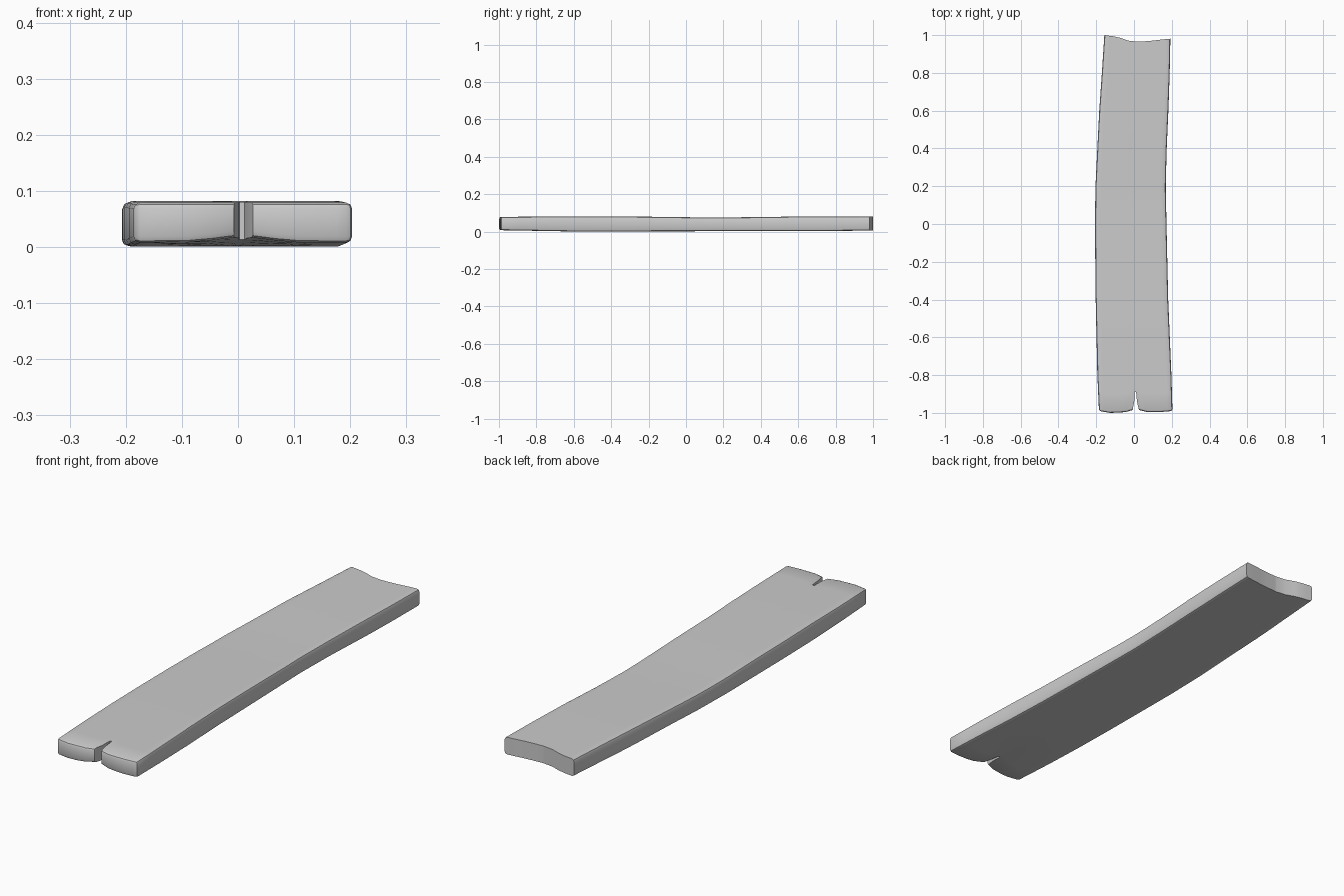
import bpy, bmesh, math

if "Cube" in bpy.data.objects:
    bpy.data.objects.remove(bpy.data.objects["Cube"])


def lerp_table(table, t):
    # piecewise linear lookup
    if t <= table[0][0]:
        return table[0][1]
    for (a, va), (b, vb) in zip(table, table[1:]):
        if t <= b:
            return va + (vb - va) * (t - a) / (b - a)
    return table[-1][1]


# Long edges: (y, x)
LEFT = [(-1, -.185), (-.8, -.194), (-.4, -.203), (0, -.207), (.2, -.204), (.6, -.184), (.8, -.17), (1, -.157)]
RIGHT = [(-1, .204), (-.8, .198), (-.4, .181), (0, .172), (.2, .168), (.4, .173), (.6, .182), (.8, .189), (1, .193)]
# End outlines: (fraction across, y); the front has a split in it
FRONT = [(0, -.99), (.15, -1), (.35, -.997), (.458, -.985), (.485, -.94), (.492, -.89),
         (.515, -.89), (.522, -.94), (.545, -.985), (.65, -.995), (.85, -.995), (1, -.99)]
BACK = [(0, 1), (.15, .993), (.25, .985), (.36, .971), (.5, .965), (.7, .969), (.9, .978), (1, .981)]
TOP = [(-1, .079), (-.6, .082), (-.2, .080), (.1, .076), (.3, .077), (.6, .081), (1, .081)]
BOTTOM = [(-1, .008), (-.6, .001), (0, .002), (.4, .004), (.7, .003), (1, .006)]

cols = [0, .08, .15, .25, .36, .458, .485, .492, .515, .522, .545, .65, .75, .85, .93, 1]
ROWS = 20


def point(s, v, top):
    y = lerp_table(FRONT, s) * (1 - v) + lerp_table(BACK, s) * v
    left, right = lerp_table(LEFT, y), lerp_table(RIGHT, y)
    if top:
        z = lerp_table(TOP, y)
    else:
        # underside lifts slightly beside the split
        lift = .011 * math.exp(-((s - .5) / .15) ** 2) * max(0, (-y - .7) / .3)
        z = lerp_table(BOTTOM, y) + lift
    return (left + (right - left) * s, y, z)


bm = bmesh.new()
n = len(cols)
top, bot = [[[bm.verts.new(point(s, j / ROWS, t)) for s in cols] for j in range(ROWS + 1)] for t in (True, False)]

# Top and bottom surfaces
for j in range(ROWS):
    for i in range(n - 1):
        bm.faces.new((top[j][i], top[j][i + 1], top[j + 1][i + 1], top[j + 1][i]))
        bm.faces.new((bot[j][i], bot[j + 1][i], bot[j + 1][i + 1], bot[j][i + 1]))


# Side walls, collecting the edges to be rounded
soft = []


def wall(a, b, c, d, rounded):
    bm.faces.new((a, b, c, d))
    if rounded:
        soft.extend((bm.edges.get((a, b)), bm.edges.get((c, d))))


for i in range(n - 1):
    in_split = .45 < cols[i] < .54
    wall(bot[0][i], bot[0][i + 1], top[0][i + 1], top[0][i], not in_split)
    wall(bot[-1][i + 1], bot[-1][i], top[-1][i], top[-1][i + 1], False)
for j in range(ROWS):
    wall(bot[j + 1][0], bot[j][0], top[j][0], top[j + 1][0], True)
    wall(bot[j][-1], bot[j + 1][-1], top[j + 1][-1], top[j][-1], True)
for i in (0, n - 1):
    soft.append(bm.edges.get((bot[0][i], top[0][i])))

bmesh.ops.recalc_face_normals(bm, faces=bm.faces)
bmesh.ops.bevel(bm, geom=soft, offset=.011, segments=2, profile=.5,
                affect='EDGES', clamp_overlap=True)

mesh = bpy.data.meshes.new("plank")
bm.to_mesh(mesh)
bm.free()
plank = bpy.data.objects.new("plank", mesh)
bpy.context.collection.objects.link(plank)
bpy.context.view_layer.objects.active = plank
plank.select_set(True)
bpy.ops.object.shade_smooth_by_angle(angle=math.radians(40))
